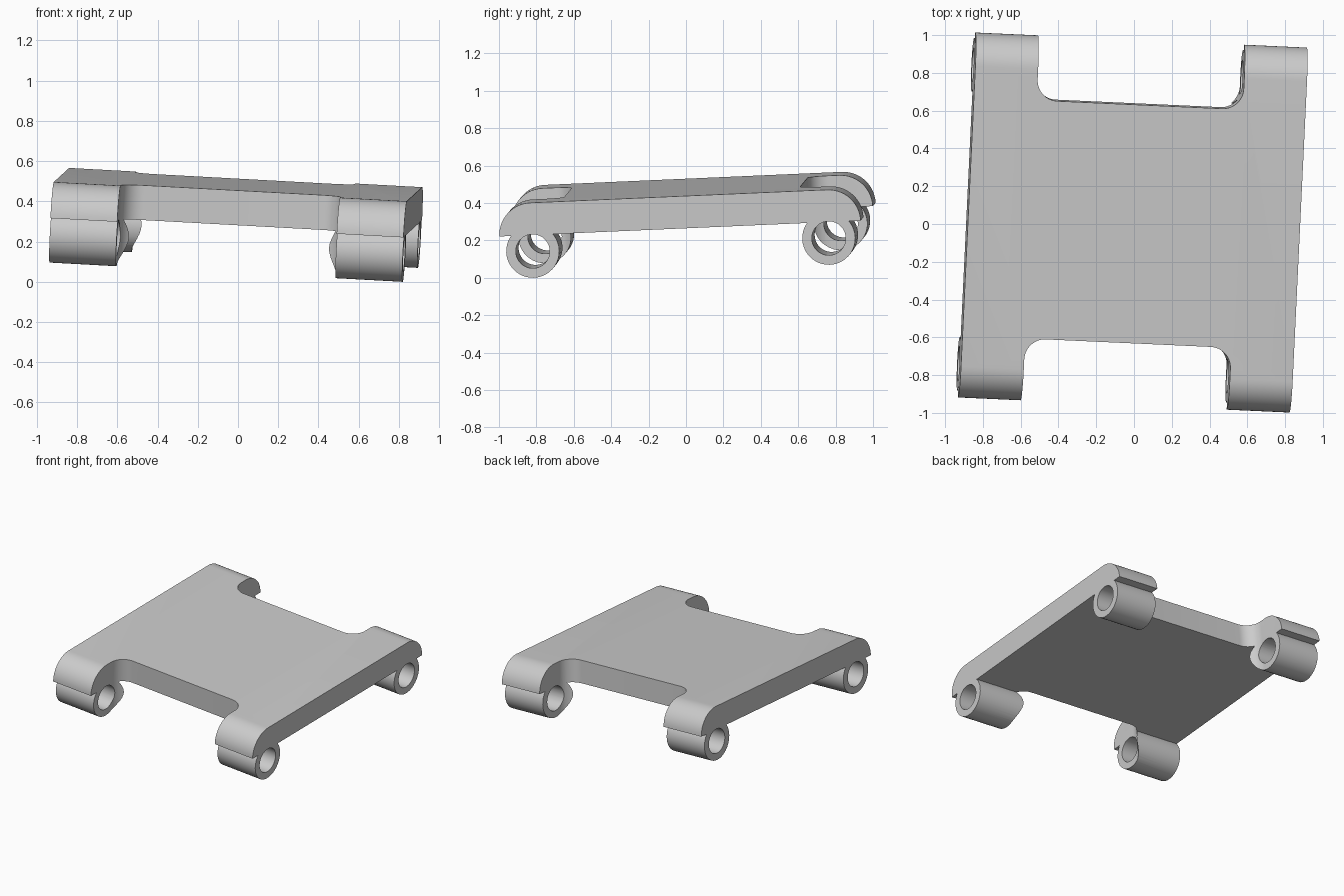
import bpy, bmesh
from math import sin, cos, pi
from mathutils import Matrix, Vector

if "Cube" in bpy.data.objects:
    bpy.data.objects.remove(bpy.data.objects["Cube"], do_unlink=True)

HALF_W = 0.88       # half width of the plate
THICK = 0.17        # plate thickness, also the end rounding
BARREL_Y, BARREL_Z = 0.793, -0.257
SLOT_X, SLOT_Y, FILLET = 0.547, 0.632, 0.11

grey = bpy.data.materials.new("light grey")
grey.use_nodes = True
colour = (0.6, 0.6, 0.6, 1)
grey.diffuse_color = colour
grey.node_tree.nodes["Principled BSDF"].inputs["Base Color"].default_value = colour


def arc(a, b, radius, start, end, steps=14):
    return [(a + radius * cos(start + (end - start) * i / steps),
             b + radius * sin(start + (end - start) * i / steps))
            for i in range(steps + 1)]


def prism(name, outline, place, low, high):
    """Extrude a 2D outline from low to high; place maps (a, b, depth) to a point."""
    bm = bmesh.new()
    face = bm.faces.new([bm.verts.new(place(a, b, low)) for a, b in outline])
    moved = bmesh.ops.extrude_face_region(bm, geom=[face])["geom"]
    shift = Vector(place(0, 0, high)) - Vector(place(0, 0, low))
    bmesh.ops.translate(bm, vec=shift,
                        verts=[v for v in moved if isinstance(v, bmesh.types.BMVert)])
    bmesh.ops.recalc_face_normals(bm, faces=bm.faces)
    mesh = bpy.data.meshes.new(name)
    bm.to_mesh(mesh)
    bm.free()
    mesh.materials.append(grey)
    obj = bpy.data.objects.new(name, mesh)
    bpy.context.collection.objects.link(obj)
    return obj


def across(a, b, d):    # side profile, extruded along x
    return (d, a, b)


def upright(a, b, d):   # plan outline, extruded along z
    return (a, b, d)


def combine(target, tool, operation):
    mod = target.modifiers.new(operation.lower(), 'BOOLEAN')
    mod.operation, mod.solver, mod.object = operation, 'EXACT', tool
    bpy.context.view_layer.objects.active = target
    bpy.ops.object.modifier_apply(modifier=mod.name)
    bpy.data.objects.remove(tool, do_unlink=True)


# Plate with rounded front and back ends
end_y = 0.795
profile = (arc(end_y, -THICK, THICK + 0.003, 0, pi / 2)
           + arc(-end_y, -THICK, THICK + 0.003, pi / 2, pi))
plate = prism("hinge_plate", profile, across, -HALF_W, HALF_W)

# Hinge barrels along both ends
for side in (-1, 1):
    ring = arc(side * BARREL_Y, BARREL_Z, 0.142, 0, 2 * pi, 40)[:-1]
    combine(plate, prism("barrel", ring, across, -HALF_W, HALF_W), 'UNION')

# Filleted slots that leave four arms, then the pin holes
for side in (-1, 1):
    cx, cy = SLOT_X - FILLET, SLOT_Y + FILLET
    slot = ([(SLOT_X, 1.3), (-SLOT_X, 1.3)]
            + arc(-cx, cy, FILLET, pi, 1.5 * pi)
            + arc(cx, cy, FILLET, 1.5 * pi, 2 * pi))
    slot = [(x, side * y) for x, y in slot]
    combine(plate, prism("slot_cutter", slot, upright, -0.7, 0.3), 'DIFFERENCE')
    hole = arc(side * BARREL_Y, BARREL_Z, 0.091, 0, 2 * pi, 40)[:-1]
    combine(plate, prism("hole_cutter", hole, across, -1.2, 1.2), 'DIFFERENCE')

# Slight tilt of the whole part
u = Vector((1, -0.0455, -0.0545)).normalized()
w = u.cross(Vector((0.046, 1, 0.044))).normalized()
v = w.cross(u)
tilt = Matrix((u, v, w)).transposed().to_4x4()
plate.data.transform(Matrix.Translation((0, 0, 0.485)) @ tilt)
lowest = min(p.co.z for p in plate.data.vertices)
plate.data.transform(Matrix.Translation((0, 0, -lowest)))

bpy.ops.object.select_all(action='DESELECT')
plate.select_set(True)
bpy.context.view_layer.objects.active = plate
bpy.ops.object.shade_smooth_by_angle(angle=pi / 6)
